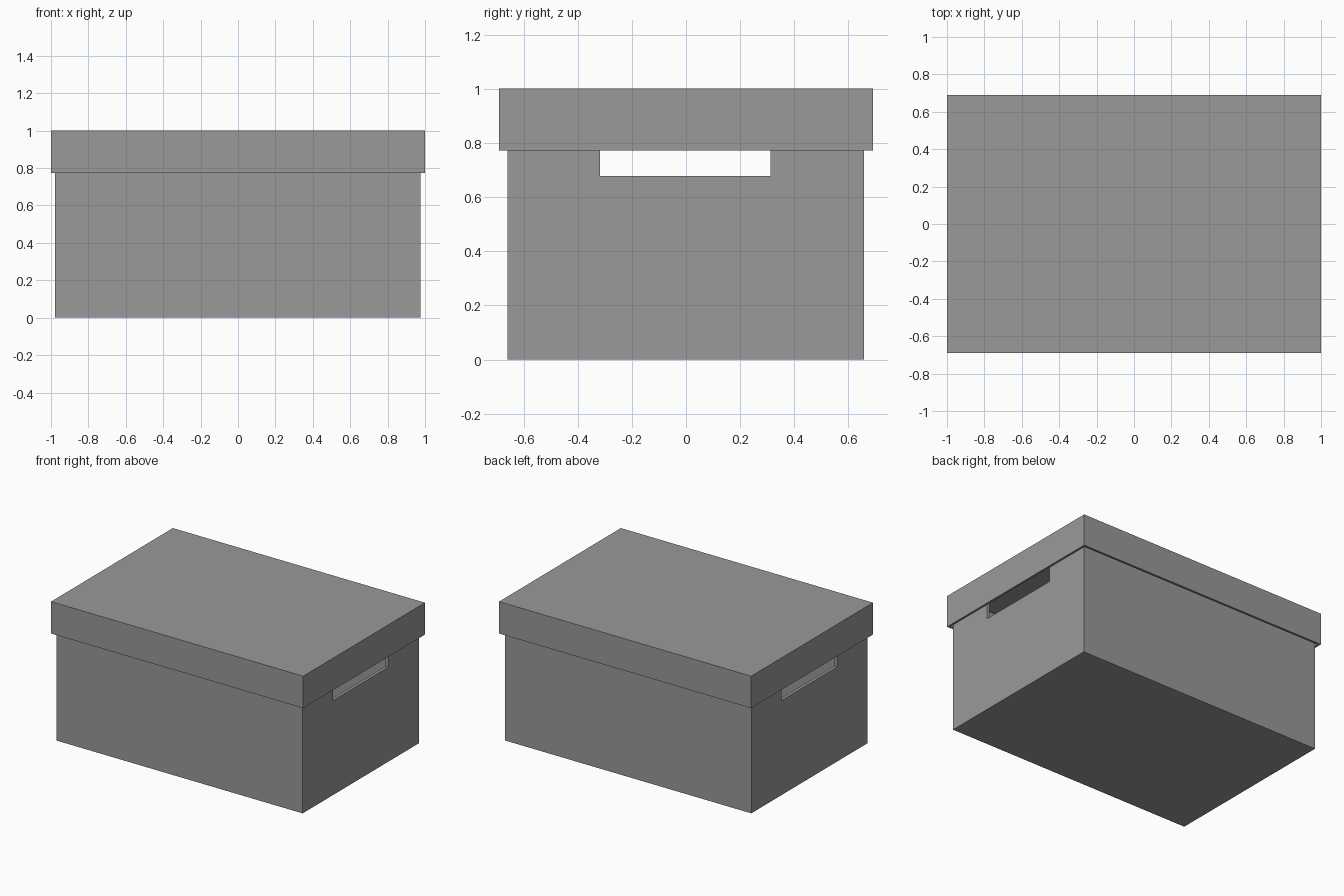
import bpy, bmesh
from mathutils import Vector

if "Cube" in bpy.data.objects:
    bpy.data.objects.remove(bpy.data.objects["Cube"])

# Dark grey cardboard
grey = bpy.data.materials.new("dark_grey")
grey.diffuse_color = (0.32, 0.32, 0.32, 1)
grey.use_nodes = True
grey.node_tree.nodes["Principled BSDF"].inputs["Base Color"].default_value = grey.diffuse_color


def add_box(bm, lo, hi):
    verts = bmesh.ops.create_cube(bm, size=1)["verts"]
    lo, hi = Vector(lo), Vector(hi)
    for v in verts:
        v.co = Vector([lo[i] + (v.co[i] + 0.5) * (hi[i] - lo[i]) for i in range(3)])


def make_object(name, bm):
    bmesh.ops.recalc_face_normals(bm, faces=bm.faces[:])
    mesh = bpy.data.meshes.new(name)
    bm.to_mesh(mesh)
    bm.free()
    mesh.materials.append(grey)
    ob = bpy.data.objects.new(name, mesh)
    bpy.context.collection.objects.link(ob)
    return ob


def open_box(name, lo, hi, wall, open_side):
    """Hollow box, open at the top (+1) or bottom (-1)."""
    bm = bmesh.new()
    add_box(bm, lo, hi)
    bm.normal_update()
    mouth = next(f for f in bm.faces if f.normal.z * open_side > 0.9)
    bmesh.ops.inset_region(bm, faces=[mouth], thickness=wall, use_even_offset=True)
    inner = bmesh.ops.extrude_discrete_faces(bm, faces=[mouth])["faces"][0]
    depth = hi[2] - lo[2] - wall
    bmesh.ops.translate(bm, verts=inner.verts[:], vec=(0, 0, -open_side * depth))
    return make_object(name, bm)


# Box body, open at the top
body = open_box("box_body", (-0.978, -0.66, 0), (0.975, 0.657, 0.98), 0.022, 1)

# Hand holes in both end walls
bm = bmesh.new()
for s in (-1, 1):
    add_box(bm, (s * 0.97 - 0.1, -0.317, 0.678), (s * 0.97 + 0.1, 0.312, 0.83))
cutter = make_object("hand_hole_cutter", bm)
cutter.hide_render = True
cutter.hide_viewport = True
cut = body.modifiers.new("hand_holes", "BOOLEAN")
cut.operation = "DIFFERENCE"
cut.solver = "EXACT"
cut.object = cutter

# Overhanging lid, open at the bottom
open_box("lid", (-1, -0.69, 0.773), (1, 0.69, 1.002), 0.014, -1)
